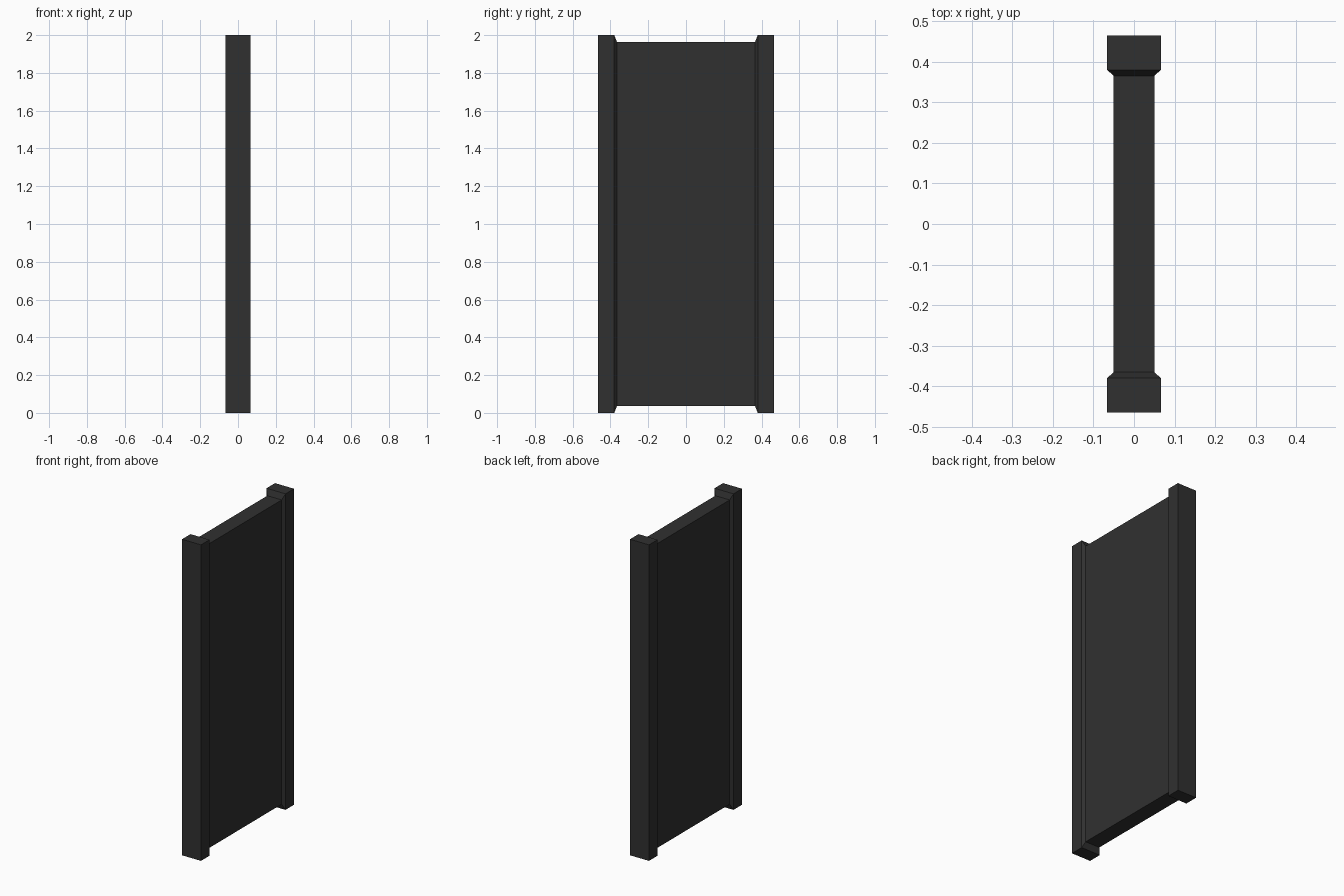
import bpy, bmesh

if "Cube" in bpy.data.objects:
    bpy.data.objects.remove(bpy.data.objects["Cube"])

# One flat dark colour
mat = bpy.data.materials.new("dark grey")
mat.diffuse_color = (0.03, 0.03, 0.03, 1)
mat.use_nodes = True
mat.node_tree.nodes["Principled BSDF"].inputs["Base Color"].default_value = mat.diffuse_color

# Sections along y: (y, half thickness in x, half height in z)
half = [(0.465, 0.0665, 1.0), (0.38, 0.0665, 1.0), (0.365, 0.05, 0.963)]
sections = [(-y, x, z) for y, x, z in half] + half[::-1]

# Panel with flared edge posts, lofted through the rectangular sections
bm = bmesh.new()
rings = []
for y, x, z in sections:
    rings.append([bm.verts.new((sx * x, y, 1 + sz * z))
                  for sx, sz in ((-1, -1), (1, -1), (1, 1), (-1, 1))])
for a, b in zip(rings, rings[1:]):
    for i in range(4):
        j = (i + 1) % 4
        bm.faces.new((a[i], a[j], b[j], b[i]))
bm.faces.new(rings[0])
bm.faces.new(rings[-1])
bmesh.ops.recalc_face_normals(bm, faces=bm.faces)

mesh = bpy.data.meshes.new("door_panel_with_posts")
bm.to_mesh(mesh)
bm.free()
mesh.materials.append(mat)
obj = bpy.data.objects.new("door_panel_with_posts", mesh)
bpy.context.collection.objects.link(obj)
